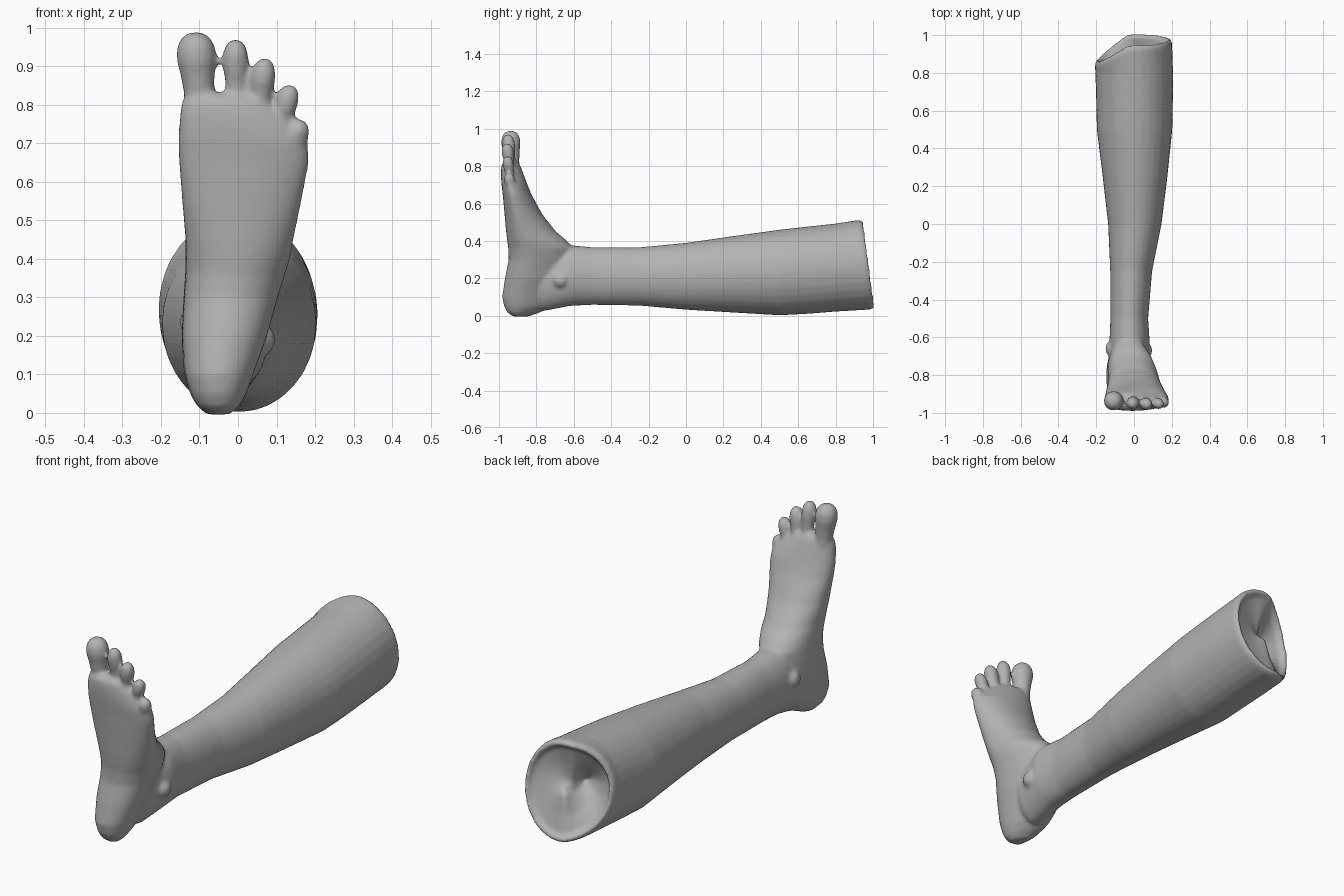
import bpy
import bmesh
from math import sin, cos, pi
from mathutils import Vector, Matrix

cube = bpy.data.objects.get("Cube")
if cube:
    bpy.data.objects.remove(cube, do_unlink=True)

SIDES = 32
ANGLES = [2 * pi * i / SIDES for i in range(SIDES)]
bm = bmesh.new()


def loft(rings):
    """Skin a closed tube through rings of points."""
    made = [[bm.verts.new(p) for p in ring] for ring in rings]
    faces = [bm.faces.new(made[0]), bm.faces.new(made[-1])]
    for a, b in zip(made, made[1:]):
        for i in range(SIDES):
            j = (i + 1) % SIDES
            faces.append(bm.faces.new((a[i], a[j], b[j], b[i])))
    bmesh.ops.recalc_face_normals(bm, faces=faces)


def leg_ring(y, x0, x1, z0, z1):
    return [Vector(((x0 + x1) / 2 + (x1 - x0) / 2 * cos(a), y,
                    (z0 + z1) / 2 + (z1 - z0) / 2 * sin(a))) for a in ANGLES]


def stump_ring(y, scale):
    """Ring of the cut end, swept forward on one side and lower at the top."""
    ring = []
    for p in leg_ring(y, -.205, .2, .035, .51):
        p.y += .03 * (.27 - p.z) / .24
        p.y -= .11 * min(1, max(0, (-p.x - .03) / .17))
        p.x *= scale
        p.z = .27 + (p.z - .27) * scale
        ring.append(p)
    return ring


def foot_ring(z, x0, x1, y0, y1):
    """Flat towards the sole, tapering to the instep."""
    ring = []
    widest = y0 + .36 * (y1 - y0)
    for a in ANGLES:
        s, c = sin(a), cos(a)
        if s < 0:
            y = widest - (widest - y0) * abs(s) ** .85
        else:
            y = widest + (y1 - widest) * s
        x = (x0 + x1) / 2 + (x1 - x0) / 2 * c - .02 * max(0, s)
        ring.append(Vector((x, y, z)))
    return ring


def toe(base, tip, radius):
    base, tip = Vector(base), Vector(tip)
    turn = (tip - base).to_track_quat('Z', 'Y')
    rings = []
    for t, r in ((0, .8), (.35, .78), (.55, .88), (.72, 1.04),
                 (.86, .98), (.95, .72), (1, .35)):
        rings.append([base.lerp(tip, t) + turn @ Vector(
            (cos(a) * r * radius, sin(a) * r * radius, 0)) for a in ANGLES])
    loft(rings)


# Shin and calf, ending in a hollow cut
leg = [leg_ring(*s) for s in (
    (-.88, -.10, .00, .08, .26), (-.76, -.13, .06, .025, .37),
    (-.62, -.13, .083, .052, .378), (-.5, -.125, .075, .058, .366),
    (-.25, -.126, .096, .054, .366), (0, -.137, .146, .032, .39),
    (.25, -.166, .177, .017, .426), (.5, -.197, .203, .002, .46),
    (.65, -.2, .206, .01, .477), (.8, -.205, .207, .022, .493))]
leg += [stump_ring(y, s) for y, s in (
    (.955, 1.01), (.978, .97), (.978, .91), (.955, .85), (.935, .5), (.92, .1))]
loft(leg)

# Heel, arch and ball of the foot
loft([foot_ring(*s) for s in (
    (-.004, -.075, -.02, -.925, -.84), (.018, -.103, .004, -.955, -.78),
    (.05, -.122, .022, -.973, -.71), (.1, -.138, .04, -.983, -.66),
    (.2, -.145, .076, -.968, -.62), (.3, -.14, .104, -.948, -.6),
    (.36, -.136, .123, -.95, -.6), (.4, -.135, .135, -.956, -.635),
    (.45, -.135, .144, -.962, -.695), (.54, -.143, .163, -.97, -.767),
    (.65, -.152, .185, -.98, -.827), (.7, -.154, .182, -.986, -.847),
    (.74, -.152, .148, -.989, -.862), (.78, -.149, .108, -.989, -.877),
    (.81, -.143, .075, -.985, -.889), (.83, -.12, .02, -.965, -.905))])

# Five toes, largest first
for spec in (
        ((-.094, -.925, .74), (-.113, -.94, .988), .05),
        ((-.004, -.925, .74), (-.007, -.955, .97), .033),
        ((.045, -.93, .72), (.071, -.96, .92), .032),
        ((.095, -.93, .68), (.138, -.957, .852), .029),
        ((.138, -.925, .62), (.161, -.95, .762), .029)):
    toe(*spec)

# Ankle bones
for x, y, z in ((-.107, -.66, .235), (.052, -.67, .19)):
    bmesh.ops.create_uvsphere(bm, u_segments=16, v_segments=10, radius=.046,
                              matrix=Matrix.Translation((x, y, z)))

mesh = bpy.data.meshes.new("lower_leg_and_foot")
bm.to_mesh(mesh)
bm.free()
body = bpy.data.objects.new("lower_leg_and_foot", mesh)
bpy.context.collection.objects.link(body)

# Fuse the parts into one soft skin
fuse = body.modifiers.new("fuse", 'REMESH')
fuse.mode = 'VOXEL'
fuse.voxel_size = .009
fuse.use_smooth_shade = True
soften = body.modifiers.new("soften", 'SMOOTH')
soften.factor = .5
soften.iterations = 7

skin = bpy.data.materials.new("plain_grey")
skin.use_nodes = True
grey = (.45, .45, .45, 1)
skin.diffuse_color = grey
skin.node_tree.nodes["Principled BSDF"].inputs["Base Color"].default_value = grey
mesh.materials.append(skin)
for poly in mesh.polygons:
    poly.use_smooth = True
